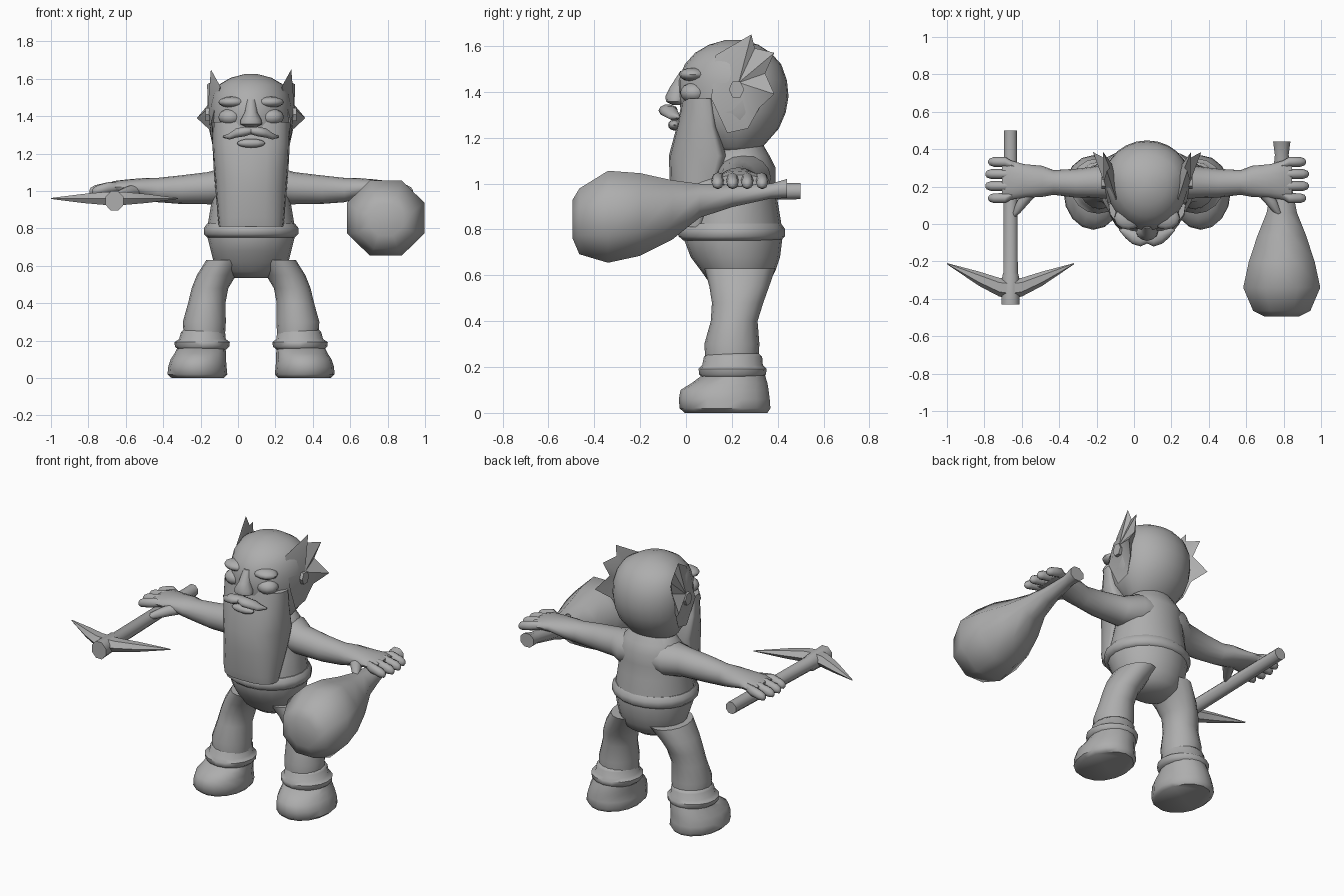
import bpy, bmesh, math

CX = 0.07  # body centre line
grey = bpy.data.materials.new("plain_grey")
grey.diffuse_color = (0.42, 0.42, 0.42, 1)


def finish(name, bm, mirror=False, x=CX, angle=50):
    bmesh.ops.recalc_face_normals(bm, faces=bm.faces)
    me = bpy.data.meshes.new(name)
    bm.to_mesh(me)
    bm.free()
    ob = bpy.data.objects.new(name, me)
    ob.location.x = x
    me.materials.append(grey)
    bpy.context.collection.objects.link(ob)
    bpy.ops.object.select_all(action='DESELECT')
    ob.select_set(True)
    bpy.context.view_layer.objects.active = ob
    bpy.ops.object.shade_smooth_by_angle(angle=math.radians(angle))
    if mirror:
        m = ob.modifiers.new("mirror", 'MIRROR')
        m.use_clip = False
    return ob


def skin(bm, rings):
    """Join closed point rings and cap both ends."""
    vs = [[bm.verts.new(p) for p in r] for r in rings]
    n = len(vs[0])
    for a, b in zip(vs, vs[1:]):
        for i in range(n):
            j = (i + 1) % n
            bm.faces.new((a[i], a[j], b[j], b[i]))
    bm.faces.new(vs[0])
    bm.faces.new(vs[-1])


def loft(name, axis, rings, n=16, phase=0.0, **kw):
    """Rings: (position on axis, centre a, centre b, radius a, radius b)."""
    pts = []
    for t, a, b, ra, rb in rings:
        r = []
        for i in range(n):
            w = 2 * math.pi * i / n + phase
            u, v = a + ra * math.cos(w), b + rb * math.sin(w)
            r.append({'x': (t, u, v), 'y': (u, t, v), 'z': (u, v, t)}[axis])
        pts.append(r)
    bm = bmesh.new()
    skin(bm, pts)
    return finish(name, bm, **kw)


def egg_loft(name, rings, power=1.0, n=20):
    """Rings: (z, front y, widest y, back y, half width)."""
    pts = []
    for z, yf, ym, yb, rx in rings:
        r = []
        for i in range(n):
            w = 2 * math.pi * i / n
            c, s = math.cos(w), math.sin(w)
            c = math.copysign(abs(c) ** power, c)
            s = math.copysign(abs(s) ** power, s)
            r.append((rx * c, ym + s * ((yb - ym) if s > 0 else (ym - yf)), z))
        pts.append(r)
    bm = bmesh.new()
    skin(bm, pts)
    return finish(name, bm)


def blob(name, loc, size, mirror=False):
    bm = bmesh.new()
    bmesh.ops.create_uvsphere(bm, u_segments=12, v_segments=8, radius=1)
    for v in bm.verts:
        v.co = [v.co[k] * size[k] + loc[k] for k in range(3)]
    return finish(name, bm, mirror)


# Torso, hips and belt
egg_loft("torso", [
    (0.535, 0.15, 0.23, 0.31, 0.09), (0.57, 0.10, 0.23, 0.365, 0.165),
    (0.62, 0.065, 0.22, 0.39, 0.20), (0.68, 0.02, 0.21, 0.41, 0.215),
    (0.76, -0.01, 0.20, 0.42, 0.235), (0.83, 0.0, 0.20, 0.415, 0.23),
    (0.92, 0.03, 0.21, 0.40, 0.215), (1.0, 0.05, 0.22, 0.39, 0.205),
    (1.07, 0.07, 0.23, 0.39, 0.20), (1.12, 0.10, 0.24, 0.365, 0.165),
    (1.18, 0.13, 0.24, 0.33, 0.11)])
egg_loft("belt", [
    (0.752, -0.012, 0.2, 0.415, 0.235), (0.77, -0.032, 0.2, 0.432, 0.253),
    (0.802, -0.032, 0.2, 0.432, 0.253), (0.825, -0.012, 0.2, 0.415, 0.235)])

# Legs, cuffs and boots
loft("leg", 'z', [
    (0.22, 0.25, 0.20, 0.11, 0.115), (0.30, 0.25, 0.20, 0.115, 0.12),
    (0.40, 0.237, 0.21, 0.10, 0.102), (0.48, 0.22, 0.225, 0.098, 0.112),
    (0.55, 0.185, 0.232, 0.105, 0.13), (0.63, 0.13, 0.235, 0.11, 0.155)], mirror=True)
loft("boot_cuff", 'z', [
    (0.15, 0.262, 0.203, 0.125, 0.13), (0.168, 0.262, 0.203, 0.145, 0.146),
    (0.192, 0.262, 0.203, 0.148, 0.148), (0.208, 0.26, 0.203, 0.125, 0.132),
    (0.245, 0.257, 0.205, 0.118, 0.127), (0.26, 0.255, 0.205, 0.105, 0.112)], mirror=True)
loft("boot", 'z', [
    (0.0, 0.285, 0.175, 0.14, 0.18), (0.02, 0.287, 0.17, 0.16, 0.198),
    (0.06, 0.287, 0.167, 0.156, 0.198), (0.10, 0.282, 0.168, 0.148, 0.192),
    (0.13, 0.272, 0.19, 0.138, 0.165), (0.165, 0.265, 0.208, 0.128, 0.136)], mirror=True)

# Arms, hands, fingers and thumbs
loft("arm", 'x', [
    (0.08, 0.25, 1.03, 0.12, 0.09), (0.15, 0.25, 1.025, 0.12, 0.10),
    (0.23, 0.225, 1.015, 0.088, 0.086), (0.38, 0.218, 1.007, 0.077, 0.076),
    (0.50, 0.222, 1.005, 0.066, 0.065), (0.56, 0.228, 1.012, 0.083, 0.058),
    (0.66, 0.23, 1.02, 0.09, 0.042), (0.73, 0.235, 1.02, 0.105, 0.034),
    (0.775, 0.235, 1.013, 0.10, 0.025)], mirror=True)
for k, y in enumerate((0.138, 0.203, 0.267, 0.332)):
    tip = 0.865 if k in (1, 2) else 0.85
    loft("finger", 'x', [
        (0.70, 0.235 + (y - 0.235) * 0.7, 1.02, 0.02, 0.022),
        (0.76, y, 1.018, 0.027, 0.03), (tip - 0.03, y, 1.003, 0.026, 0.028),
        (tip - 0.008, y, 0.998, 0.018, 0.02), (tip, y, 0.997, 0.006, 0.007)],
        n=8, mirror=True)
loft("thumb", 'y', [
    (0.04, 0.708, 0.98, 0.008, 0.01), (0.06, 0.70, 0.983, 0.022, 0.022),
    (0.12, 0.66, 0.995, 0.036, 0.03), (0.19, 0.61, 1.005, 0.05, 0.035)],
    n=8, mirror=True)

# Head and facial features
egg_loft("head", [
    (1.13, 0.13, 0.22, 0.29, 0.11), (1.16, 0.09, 0.22, 0.335, 0.15),
    (1.24, 0.0, 0.23, 0.405, 0.20), (1.31, -0.02, 0.24, 0.435, 0.218),
    (1.38, -0.035, 0.25, 0.447, 0.223), (1.45, -0.035, 0.25, 0.44, 0.222),
    (1.52, -0.005, 0.24, 0.415, 0.205), (1.57, 0.04, 0.23, 0.37, 0.17),
    (1.605, 0.10, 0.22, 0.315, 0.11), (1.625, 0.17, 0.21, 0.25, 0.035)], n=24)
blob("cheek", (0.11, 0.035, 1.395), (0.065, 0.06, 0.045), True)
blob("brow", (0.10, 0.03, 1.475), (0.075, 0.06, 0.03), True)
loft("nose", 'z', [
    (1.343, 0, -0.04, 0.03, 0.02), (1.357, 0, -0.045, 0.058, 0.042),
    (1.38, 0, -0.04, 0.056, 0.05), (1.42, 0, -0.03, 0.034, 0.04),
    (1.49, 0, 0.01, 0.028, 0.035)], n=12)
loft("moustache", 'x', [
    (0, -0.07, 1.322, 0.034, 0.02), (0.035, -0.08, 1.318, 0.04, 0.027),
    (0.08, -0.07, 1.31, 0.036, 0.026), (0.115, -0.05, 1.292, 0.026, 0.018),
    (0.15, -0.03, 1.29, 0.004, 0.004)], n=10, mirror=True)
blob("lower_lip", (0, -0.05, 1.255), (0.075, 0.028, 0.024))
loft("ear", 'x', [
    (0.19, 0.22, 1.41, 0.034, 0.04), (0.243, 0.22, 1.41, 0.034, 0.04)],
    n=6, mirror=True, angle=30)

# Long curved beard
egg_loft("beard", [
    (1.37, -0.015, 0.10, 0.12, 0.205), (1.25, -0.04, 0.11, 0.14, 0.207),
    (1.12, -0.075, 0.14, 0.18, 0.20), (1.0, -0.07, 0.11, 0.15, 0.19),
    (0.86, -0.065, 0.06, 0.10, 0.178), (0.81, -0.055, 0.05, 0.08, 0.172)], power=0.75)

# Spiky side hair
bm = bmesh.new()
hub = bm.verts.new((0.232, 0.23, 1.44))
rim = [bm.verts.new(p) for p in (
    (0.165, 0.13, 1.56), (0.215, 0.285, 1.65), (0.20, 0.30, 1.59),
    (0.235, 0.385, 1.57), (0.215, 0.345, 1.48), (0.29, 0.385, 1.39),
    (0.225, 0.32, 1.33), (0.205, 0.27, 1.24), (0.20, 0.18, 1.22),
    (0.212, 0.11, 1.37))]
core = bm.verts.new((0.13, 0.24, 1.43))
for a, b in zip(rim, rim[1:] + rim[:1]):
    bm.faces.new((hub, a, b))
    bm.faces.new((core, b, a))
finish("side_hair", bm, mirror=True, angle=35)

# Sack held in one hand
loft("sack", 'y', [
    (-0.495, 0.79, 0.845, 0.10, 0.09), (-0.465, 0.79, 0.835, 0.165, 0.155),
    (-0.34, 0.79, 0.855, 0.223, 0.217), (-0.2, 0.79, 0.865, 0.19, 0.195),
    (-0.06, 0.79, 0.885, 0.14, 0.14), (0.06, 0.79, 0.925, 0.088, 0.08),
    (0.2, 0.79, 0.945, 0.058, 0.052), (0.37, 0.79, 0.967, 0.04, 0.035),
    (0.44, 0.79, 0.978, 0.05, 0.045)], n=8, phase=math.pi / 8, x=0, angle=60)

# Pickaxe held in the other hand
loft("pick_handle", 'y', [
    (-0.43, -0.66, 0.947, 0.052, 0.056), (-0.28, -0.66, 0.95, 0.048, 0.05),
    (-0.26, -0.66, 0.951, 0.042, 0.042), (0.5, -0.66, 0.967, 0.037, 0.038)],
    n=8, phase=math.pi / 8, x=0)
loft("pick_blade", 'x', [
    (0, -0.345, 0.96, 0.052, 0.042), (0.06, -0.338, 0.96, 0.05, 0.039),
    (0.17, -0.292, 0.96, 0.038, 0.028), (0.34, -0.212, 0.96, 0.003, 0.003)],
    n=6, mirror=True, x=-0.66, angle=35)
